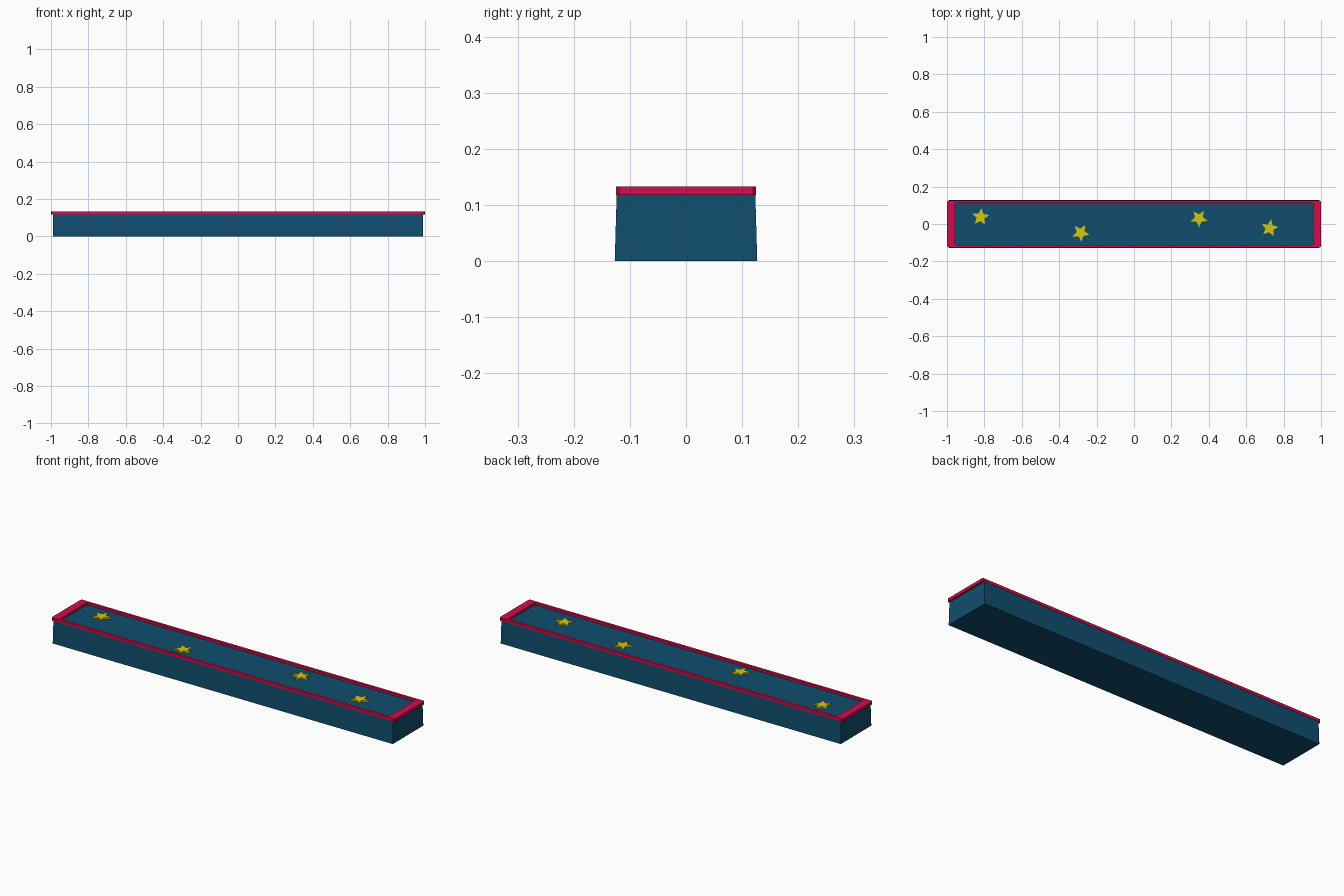
import bpy, bmesh, math

if "Cube" in bpy.data.objects:
    bpy.data.objects.remove(bpy.data.objects["Cube"])


def material(name, rgb):
    m = bpy.data.materials.new(name)
    m.diffuse_color = (*rgb, 1)
    m.use_nodes = True
    m.node_tree.nodes["Principled BSDF"].inputs["Base Color"].default_value = m.diffuse_color
    return m


BLUE = material("deep_blue", (0.005, 0.075, 0.155))
RED = material("crimson", (0.62, 0.004, 0.073))
YELLOW = material("star_yellow", (0.66, 0.58, 0.007))


def make(name, bm, mat):
    bmesh.ops.recalc_face_normals(bm, faces=bm.faces)
    me = bpy.data.meshes.new(name)
    bm.to_mesh(me)
    bm.free()
    me.materials.append(mat)
    ob = bpy.data.objects.new(name, me)
    bpy.context.collection.objects.link(ob)
    return ob


def outline(hx, hy, c=0.0):
    """Rectangle, with chamfered corners when c > 0."""
    pts = []
    for sx, sy in ((1, 1), (-1, 1), (-1, -1), (1, -1)):
        a, b = (sx * hx, sy * (hy - c)), (sx * (hx - c), sy * hy)
        pts += [a, b] if sx * sy > 0 else [b, a]
    return pts if c else pts[::2]


def loft(bm, rings, closed=False):
    """Bridge (points, z) rings; cap the ends or join them in a loop."""
    rows = [[bm.verts.new((x, y, z)) for x, y in pts] for pts, z in rings]
    pairs = list(zip(rows, rows[1:]))
    if closed:
        pairs.append((rows[-1], rows[0]))
    else:
        bm.faces.new(rows[0])
        bm.faces.new(rows[-1])
    n = len(rows[0])
    for lo, hi in pairs:
        for i in range(n):
            j = (i + 1) % n
            bm.faces.new((lo[i], lo[j], hi[j], hi[i]))


# Planter-like body, slightly tapered, with its top panel inside the rim
bm = bmesh.new()
loft(bm, [(outline(0.99, 0.127), 0), (outline(0.988, 0.1235), 0.121)])
make("body", bm, BLUE)

# Raised frame around the top
bm = bmesh.new()
outer, inner = outline(1.0, 0.125, 0.006), outline(0.957, 0.111, 0.002)
loft(bm, [(outer, 0.118), (outer, 0.133), (inner, 0.133), (inner, 0.118)], closed=True)
make("rim", bm, RED)

# Five-pointed stars lying on the top panel
for i, (x, y, turn) in enumerate(((-0.82, 0.037, 85), (-0.285, -0.047, -85),
                                  (0.347, 0.03, -88), (0.725, -0.022, 80))):
    pts = []
    for k in range(10):
        r = 0.048 if k % 2 == 0 else 0.022
        a = math.radians(turn + 36 * k)
        pts.append((x + r * math.cos(a), y + r * math.sin(a)))
    bm = bmesh.new()
    loft(bm, [(pts, 0.12), (pts, 0.129)])
    make(f"star_{i + 1}", bm, YELLOW)
